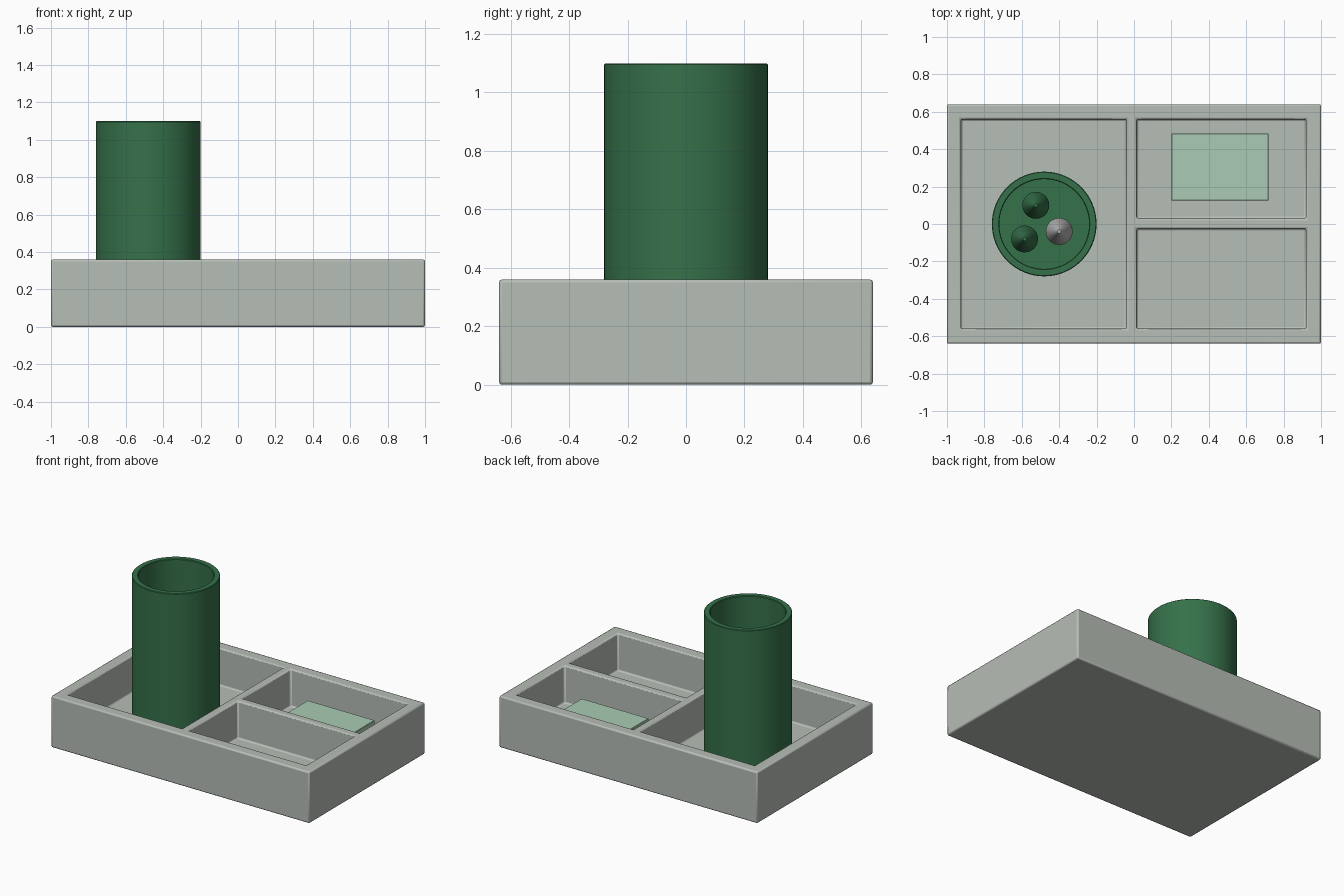
import bpy, bmesh, math
from mathutils import Matrix

if "Cube" in bpy.data.objects:
    bpy.data.objects.remove(bpy.data.objects["Cube"], do_unlink=True)


def material(name, rgb):
    m = bpy.data.materials.new(name)
    m.use_nodes = True
    m.diffuse_color = (*rgb, 1)
    m.node_tree.nodes["Principled BSDF"].inputs["Base Color"].default_value = (*rgb, 1)
    return m


stone = material("pale stone grey", (0.47, 0.51, 0.47))
green = material("forest green", (0.036, 0.165, 0.068))
mint = material("mint green", (0.40, 0.60, 0.46))
silver = material("silver grey", (0.46, 0.46, 0.46))


def add_object(name, bm, mat):
    bmesh.ops.recalc_face_normals(bm, faces=bm.faces)
    mesh = bpy.data.meshes.new(name)
    bm.to_mesh(mesh)
    bm.free()
    ob = bpy.data.objects.new(name, mesh)
    bpy.context.collection.objects.link(ob)
    mesh.materials.append(mat)
    return ob


def select(ob):
    bpy.ops.object.select_all(action="DESELECT")
    bpy.context.view_layer.objects.active = ob
    ob.select_set(True)


def smooth(ob):
    select(ob)
    bpy.ops.object.shade_smooth_by_angle(angle=math.radians(35))


def box(name, low, high, mat):
    bm = bmesh.new()
    size = [h - l for l, h in zip(low, high)]
    mid = [(h + l) / 2 for l, h in zip(low, high)]
    bmesh.ops.create_cube(bm, size=1, matrix=Matrix.Translation(mid) @ Matrix.Diagonal((*size, 1)))
    return add_object(name, bm, mat)


def bevel(ob, width, segments=2):
    mod = ob.modifiers.new("soft edges", "BEVEL")
    mod.width, mod.segments = width, segments
    mod.limit_method = "ANGLE"


def lathe(name, profile, x, y, mat, steps):
    """Spin an (radius, height) profile around a vertical axis at x, y."""
    bm = bmesh.new()
    verts = [bm.verts.new((r, 0, z)) for r, z in profile]
    edges = [bm.edges.new(pair) for pair in zip(verts, verts[1:])]
    bmesh.ops.spin(bm, geom=verts + edges, cent=(0, 0, 0), axis=(0, 0, 1),
                   angle=math.tau, steps=steps)
    bmesh.ops.remove_doubles(bm, verts=bm.verts, dist=0.0001)
    ob = add_object(name, bm, mat)
    ob.location = (x, y, 0)
    smooth(ob)
    return ob


# Tray with three compartments cut from a solid block
floor, top = 0.10, 0.36
tray = box("tray", (-1, -0.64, 0), (1, 0.64, top), stone)
compartments = [
    ((-0.925, -0.56), (-0.04, 0.56)),
    ((0.015, 0.03), (0.92, 0.56)),
    ((0.015, -0.56), (0.92, -0.025)),
]
for (x0, y0), (x1, y1) in compartments:
    cutter = box("compartment_cutter", (x0, y0, floor), (x1, y1, top + 0.2), stone)
    cutter.hide_render = True
    select(tray)
    cut = tray.modifiers.new("compartment", "BOOLEAN")
    cut.operation, cut.solver, cut.object = "DIFFERENCE", "EXACT", cutter
    bpy.ops.object.modifier_apply(modifier=cut.name)
    bpy.data.objects.remove(cutter, do_unlink=True)
bevel(tray, 0.01)
smooth(tray)

# Hollow pen cup standing in the large compartment
cup_base = floor + 0.04
lathe("pen_cup", [
    (0, floor), (0.28, floor), (0.28, 1.096), (0.276, 1.1),
    (0.244, 1.1), (0.24, 1.096), (0.24, cup_base), (0, cup_base),
], -0.48, 0, green, 64)

# Pens with conical points, upright inside the cup
pens = [("back_pen", -0.525, 0.10, green),
        ("front_pen", -0.585, -0.08, green),
        ("silver_pen", -0.40, -0.04, silver)]
for name, x, y, mat in pens:
    lathe(name, [
        (0, cup_base), (0.072, cup_base), (0.072, 0.70), (0.01, 0.85), (0, 0.85),
    ], x, y, mat, 24)

# Flat block of notes in the back compartment
notes = box("note_block", (0.2, 0.125, floor), (0.72, 0.485, 0.22), mint)
bevel(notes, 0.003, 1)
